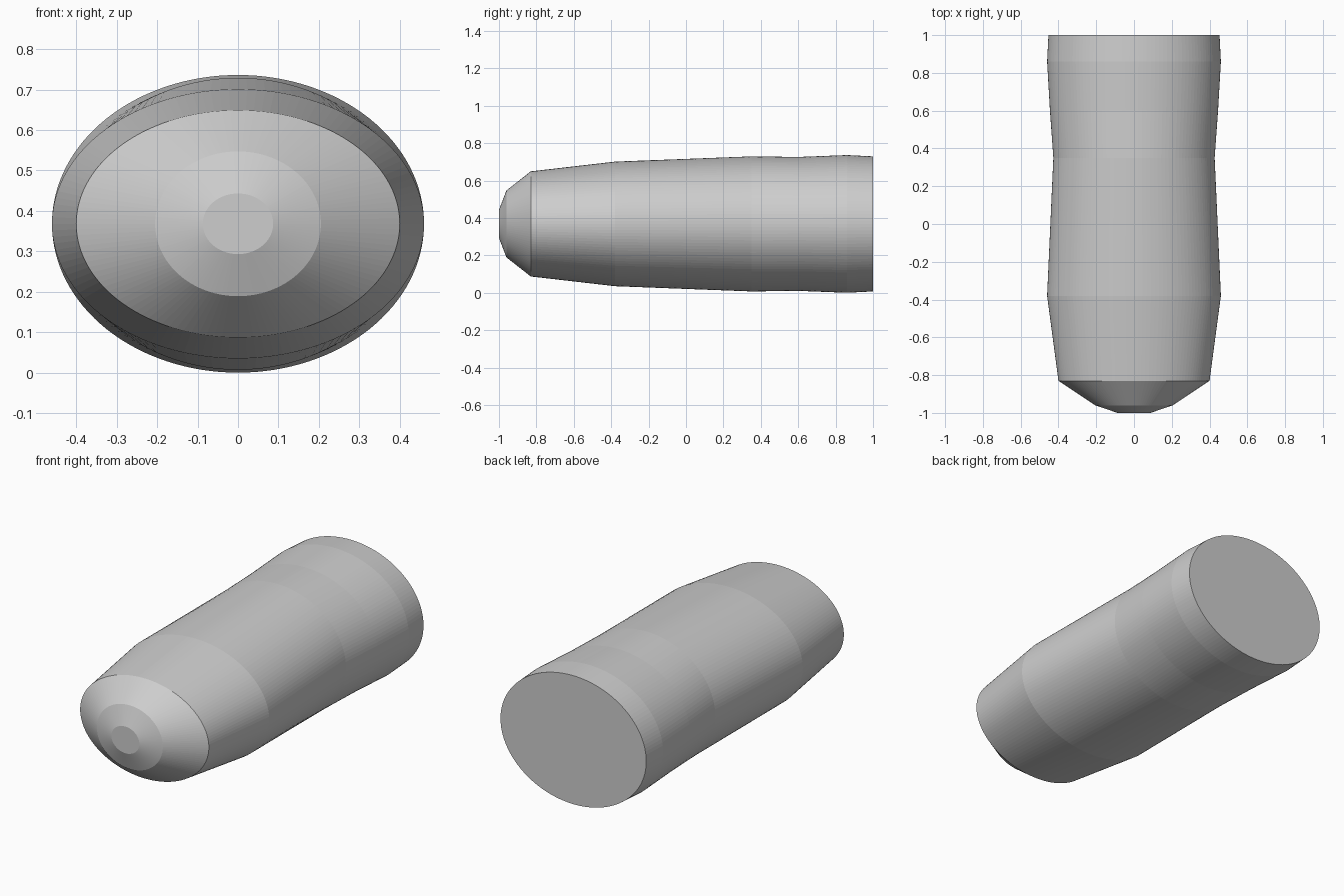
import bpy
import bmesh
from math import cos, sin, tau

SIDES = 128
MID_Z = 0.368

# Cross-sections from nose to tail: (y, half width, half height)
NOSE = [(-1.0, 0.087, 0.075), (-0.96, 0.205, 0.179), (-0.83, 0.40, 0.281)]
BARREL = [(-0.83, 0.40, 0.281), (-0.38, 0.46, 0.333), (0.35, 0.427, 0.361),
          (0.6, 0.445, 0.358), (0.86, 0.46, 0.368), (1.0, 0.453, 0.361)]

old = bpy.data.objects.get("Cube")
if old:
    bpy.data.objects.remove(old, do_unlink=True)

grey = bpy.data.materials.new("light_grey")
grey.use_nodes = True
colour = (0.61, 0.61, 0.61, 1)
grey.diffuse_color = colour
grey.node_tree.nodes["Principled BSDF"].inputs["Base Color"].default_value = colour


def loft(name, sections):
    """Skin a row of elliptical sections and cap both ends."""
    bm = bmesh.new()
    rings = []
    for y, rx, rz in sections:
        angles = [tau * i / SIDES for i in range(SIDES)]
        rings.append([bm.verts.new((rx * cos(a), y, MID_Z + rz * sin(a)))
                      for a in angles])
    for a, b in zip(rings, rings[1:]):
        for i in range(SIDES):
            j = (i + 1) % SIDES
            bm.faces.new((a[i], a[j], b[j], b[i]))
    bm.faces.new(rings[0])
    bm.faces.new(rings[-1])
    bmesh.ops.recalc_face_normals(bm, faces=bm.faces)
    mesh = bpy.data.meshes.new(name)
    bm.to_mesh(mesh)
    bm.free()
    mesh.materials.append(grey)
    obj = bpy.data.objects.new(name, mesh)
    bpy.context.collection.objects.link(obj)
    return obj


# One continuous closed body: stepped nose, waisted barrel, flat tail
loft("body", NOSE + BARREL[1:])
